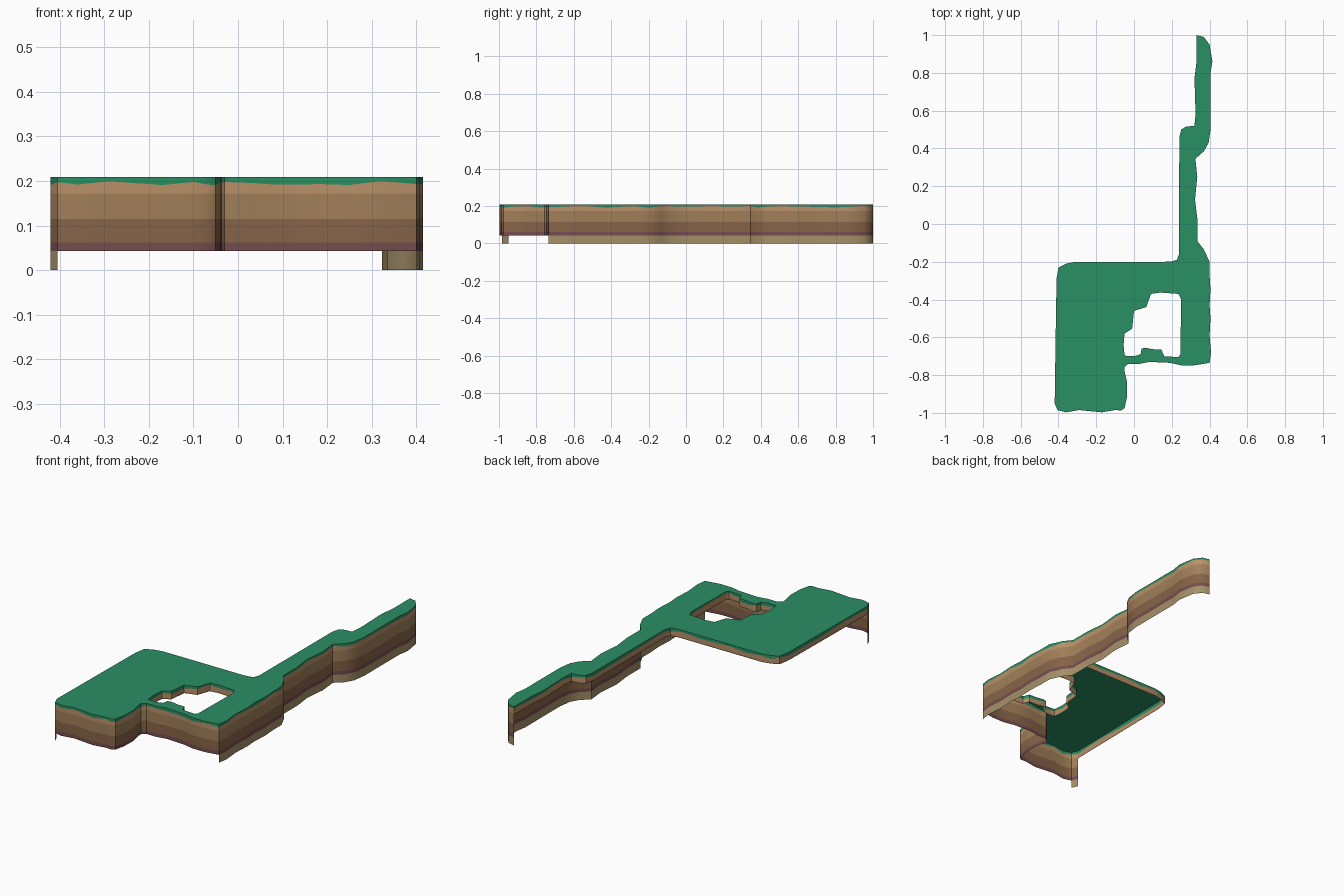
import bpy, bmesh, math
from mathutils import Vector

if "Cube" in bpy.data.objects:
    bpy.data.objects.remove(bpy.data.objects["Cube"])

TOP, SHORT, LOW = 0.209, 0.165, 0.043


def material(name, rgb):
    m = bpy.data.materials.new(name)
    m.diffuse_color = [(c / 255) ** 2.2 for c in rgb] + [1]
    m.use_nodes = True
    m.node_tree.nodes["Principled BSDF"].inputs["Base Color"].default_value = m.diffuse_color
    return m


GRASS = material("grass", (46, 142, 100))
LIGHT = material("light_clay", (184, 143, 104))
MID = material("mid_clay", (160, 126, 90))
DARK = material("dark_clay", (134, 100, 73))
PURPLE = material("purple_clay", (117, 78, 80))
SAND = material("sand", (164, 143, 104))

# Outline of the plateau, clockwise, split by the kind of cliff below it
right_run = [(.33, 1), (.37, .99), (.40, .95), (.415, .86), (.405, .8), (.405, .5),
             (.395, .43), (.37, .385), (.325, .345), (.335, .25), (.323, .13),
             (.335, .03), (.335, -.09), (.37, -.135), (.4, -.2), (.4, -.27),
             (.405, -.35), (.4, -.43), (.405, -.5), (.4, -.59), (.408, -.68), (.4, -.735)]
front_run = [(.4, -.735), (.32, -.748), (.25, -.748), (.19, -.735), (.08, -.73),
             (.03, -.74), (-.03, -.74), (-.05, -.757), (-.05, -.78), (-.036, -.84),
             (-.038, -.92), (-.05, -.975), (-.068, -.987), (-.1, -.985), (-.17, -.997),
             (-.29, -.985), (-.36, -.997), (-.405, -.985)]
corner_run = [(-.405, -.985), (-.42, -.95)]
back_run = [(-.42, -.95), (-.415, -.6), (-.41, -.29), (-.4, -.23), (-.36, -.21),
            (-.31, -.2), (.16, -.2), (.2, -.198), (.227, -.19), (.238, -.16),
            (.24, .46), (.25, .5), (.275, .515), (.32, .52), (.326, .58),
            (.32, .77), (.33, .85), (.33, 1)]
hole_run = [(.09, -.37), (.065, -.44), (0, -.46), (-.01, -.555), (-.05, -.58),
            (-.055, -.64), (-.05, -.697), (.0, -.7), (.035, -.69), (.04, -.66),
            (.06, -.655), (.1, -.663), (.145, -.665), (.16, -.7), (.235, -.705),
            (.245, -.69), (.25, -.4), (.235, -.37), (.14, -.363), (.09, -.37)]


def refine(run, step=0.1):
    """Cut long stretches so the grass edge can be ragged."""
    out = [run[0]]
    for a, b in zip(run, run[1:]):
        a, b = Vector(a), Vector(b)
        n = max(1, round((b - a).length / step))
        out += [tuple(a.lerp(b, i / n)) for i in range(1, n + 1)]
    return out


right_run, front_run, back_run, hole_run = map(refine, (right_run, front_run, back_run, hole_run))


def ragged(x, y):
    return 0.195 + 0.005 * math.sin(41 * x + 57 * y)


def finish(name, bm, mats):
    me = bpy.data.meshes.new(name)
    bm.to_mesh(me)
    bm.free()
    for m in mats:
        me.materials.append(m)
    ob = bpy.data.objects.new(name, me)
    bpy.context.collection.objects.link(ob)
    bpy.ops.object.select_all(action='DESELECT')
    ob.select_set(True)
    bpy.context.view_layer.objects.active = ob
    bpy.ops.object.shade_smooth_by_angle(angle=math.radians(40))


def ribbon(name, run, heights, mats):
    """Upright band along a run, one material per layer; None is the grass edge."""
    bm = bmesh.new()
    pts = run[:-1] if run[0] == run[-1] else run
    n = len(pts)
    rows = [[bm.verts.new((x, y, ragged(x, y) if h is None else h)) for x, y in pts]
            for h in heights]
    for k, (up, lo) in enumerate(zip(rows, rows[1:])):
        for i in range(len(run) - 1):
            j = (i + 1) % n
            bm.faces.new((lo[j], lo[i], up[i], up[j])).material_index = k
    finish(name, bm, mats)


# Grass surface with its hole
outline = right_run[:-1] + front_run[:-1] + corner_run[:-1] + back_run
bm = bmesh.new()
for loop in (outline[:-1], hole_run[:-1]):
    vs = [bm.verts.new((x, y, TOP)) for x, y in loop]
    for i, v in enumerate(vs):
        bm.edges.new((v, vs[(i + 1) % len(vs)]))
bmesh.ops.triangle_fill(bm, use_beauty=True, edges=bm.edges[:], normal=(0, 0, 1))
for f in bm.faces:
    f.normal_update()
    if f.normal.z < 0:
        f.normal_flip()
finish("grass_top", bm, [GRASS])

# Ragged grass rims
ribbon("grass_rim", outline, [TOP, None], [GRASS])
ribbon("hole_grass_rim", hole_run, [TOP, None], [GRASS])

# Cliffs: full height, front height and short skirts
layers = [LIGHT, MID, DARK, PURPLE, SAND]
full = [None, .172, .115, .062, LOW, 0]
ribbon("right_cliff", right_run, full, layers)
ribbon("corner_cliff", corner_run, full, layers)
ribbon("front_cliff", front_run, full[:-1], layers[:-1])
ribbon("back_skirt", back_run, [None, .172, SHORT], layers[:2])
ribbon("hole_skirt", hole_run, [None, .172, SHORT], layers[:2])
